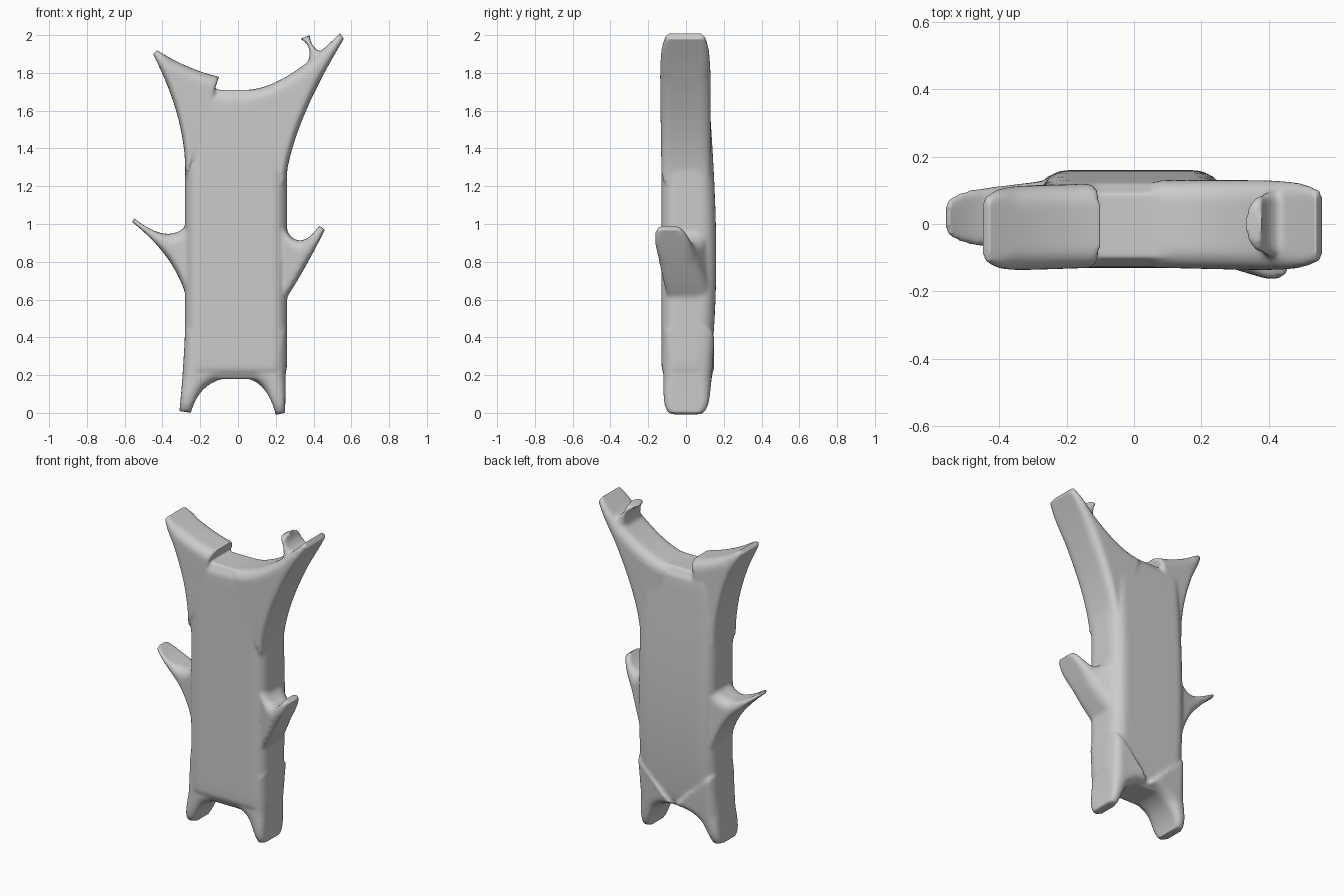
import bpy, bmesh, math
from mathutils import Vector

cube = bpy.data.objects.get("Cube")
if cube:
    bpy.data.objects.remove(cube, do_unlink=True)

grey_value = 0.6
grey_colour = (grey_value, grey_value, grey_value, 1)
grey = bpy.data.materials.new("plain_grey")
grey.use_nodes = True
grey.diffuse_color = grey_colour
shader = grey.node_tree.nodes["Principled BSDF"]
shader.inputs["Base Color"].default_value = grey_colour

CORNER_STEPS = 6
LIMB_STEPS = 16
TRUNK_STEPS = 30
bm = bmesh.new()


def section(edge_a, edge_b, front, back, radius):
    """Rounded rectangle spanning two edge points and a depth range."""
    middle = (edge_a + edge_b) / 2
    axis = (edge_b - edge_a).normalized()
    half_width = (edge_b - edge_a).length / 2
    half_depth = (back - front) / 2
    radius = min(radius, half_width * 0.9, half_depth * 0.9)
    ring = []
    for corner, (side, face) in enumerate([(1, 1), (-1, 1), (-1, -1), (1, -1)]):
        for step in range(CORNER_STEPS + 1):
            angle = math.pi / 2 * (corner + step / CORNER_STEPS)
            across = side * (half_width - radius) + radius * math.cos(angle)
            depth = face * (half_depth - radius) + radius * math.sin(angle)
            point = middle + axis * across
            ring.append(bm.verts.new((point.x, (front + back) / 2 + depth, point.y)))
    return ring


def skin(rings):
    """Join consecutive rings into one closed shell."""
    for lower, upper in zip(rings, rings[1:]):
        for i in range(len(lower)):
            bm.faces.new((lower[i - 1], lower[i], upper[i], upper[i - 1]))
    bm.faces.new(rings[0])
    bm.faces.new(rings[-1])


def curve_point(points, t):
    """Point on the quadratic curve: start, pull, end."""
    start, pull, end = map(Vector, points)
    return start.lerp(pull, t).lerp(pull.lerp(end, t), t)


def limb(edge_a, edge_b, root_depth, tip_depth):
    """Tapering limb between two curved edges, rounded off at its tip."""
    rings = []
    for step in range(LIMB_STEPS + 1):
        t = step / LIMB_STEPS
        front, back = Vector(root_depth).lerp(Vector(tip_depth), t)
        rounding = 0.03 * t ** 12
        rings.append(section(curve_point(edge_a, t), curve_point(edge_b, t),
                             front + rounding, back - rounding, 0.06))
    skin(rings)


def trunk(bottom, top, right, left, front):
    """Slab with a gently bulging back and softened ends."""
    rings = []
    for step in range(TRUNK_STEPS + 1):
        t = step / TRUNK_STEPS
        z = bottom + (top - bottom) * t
        back = 0.12 + 0.04 * math.sin(math.pi * t ** 0.8)
        inset = 0.03 * abs(2 * t - 1) ** 40
        rings.append(section(Vector((right + inset, z)), Vector((left - inset, z)),
                             front + inset, back - inset, 0.08))
    skin(rings)


trunk(bottom=0.18, top=1.71, right=-0.28, left=0.26, front=-0.13)

# Left horn and the nub on its upper edge
limb([(0.05, 1.71), (0.25, 1.72), (0.54, 2.01)],
     [(0.25, 1.2), (0.27, 1.5), (0.56, 1.98)], (-0.13, 0.13), (-0.14, 0.13))
limb([(0.37, 1.85), (0.4, 1.95), (0.33, 1.98)],
     [(0.46, 1.9), (0.38, 1.93), (0.38, 2)], (-0.1, 0.1), (-0.08, 0.08))

# Right horn, its inner end forming a small step
limb([(-0.1, 1.78), (-0.25, 1.81), (-0.43, 1.92)],
     [(-0.28, 1.25), (-0.27, 1.55), (-0.45, 1.9)], (-0.13, 0.12), (-0.14, 0.11))

# Right arm
limb([(-0.25, 1.02), (-0.35, 0.87), (-0.55, 1.03)],
     [(-0.27, 0.6), (-0.33, 0.83), (-0.56, 1.01)], (-0.09, 0.13), (-0.06, 0.1))

# Left arm, swept towards the front
limb([(0.23, 1.02), (0.31, 0.82), (0.43, 0.99)],
     [(0.25, 0.6), (0.34, 0.73), (0.46, 0.97)], (-0.11, 0.12), (-0.18, 0)) 

# Right and left legs
limb([(0, 0.19), (-0.2, 0.19), (-0.25, 0)],
     [(-0.28, 0.45), (-0.29, 0.2), (-0.31, 0.01)], (-0.12, 0.15), (-0.12, 0.12))
limb([(0, 0.19), (0.15, 0.19), (0.2, -0.01)],
     [(0.26, 0.45), (0.25, 0.2), (0.25, 0)], (-0.12, 0.15), (-0.12, 0.12))

# Fuse all shells into one smooth skin
bmesh.ops.recalc_face_normals(bm, faces=bm.faces)
mesh = bpy.data.meshes.new("branching_trunk")
bm.to_mesh(mesh)
bm.free()
mesh.materials.append(grey)
body = bpy.data.objects.new("branching_trunk", mesh)
bpy.context.collection.objects.link(body)
bpy.ops.object.select_all(action='DESELECT')
bpy.context.view_layer.objects.active = body
body.select_set(True)

fuse = body.modifiers.new("fuse", 'REMESH')
fuse.mode = 'VOXEL'
fuse.voxel_size = 0.01
relax = body.modifiers.new("relax", 'SMOOTH')
relax.factor = 0.5
relax.iterations = 8
for modifier in (fuse.name, relax.name):
    bpy.ops.object.modifier_apply(modifier=modifier)
bpy.ops.object.shade_smooth()
